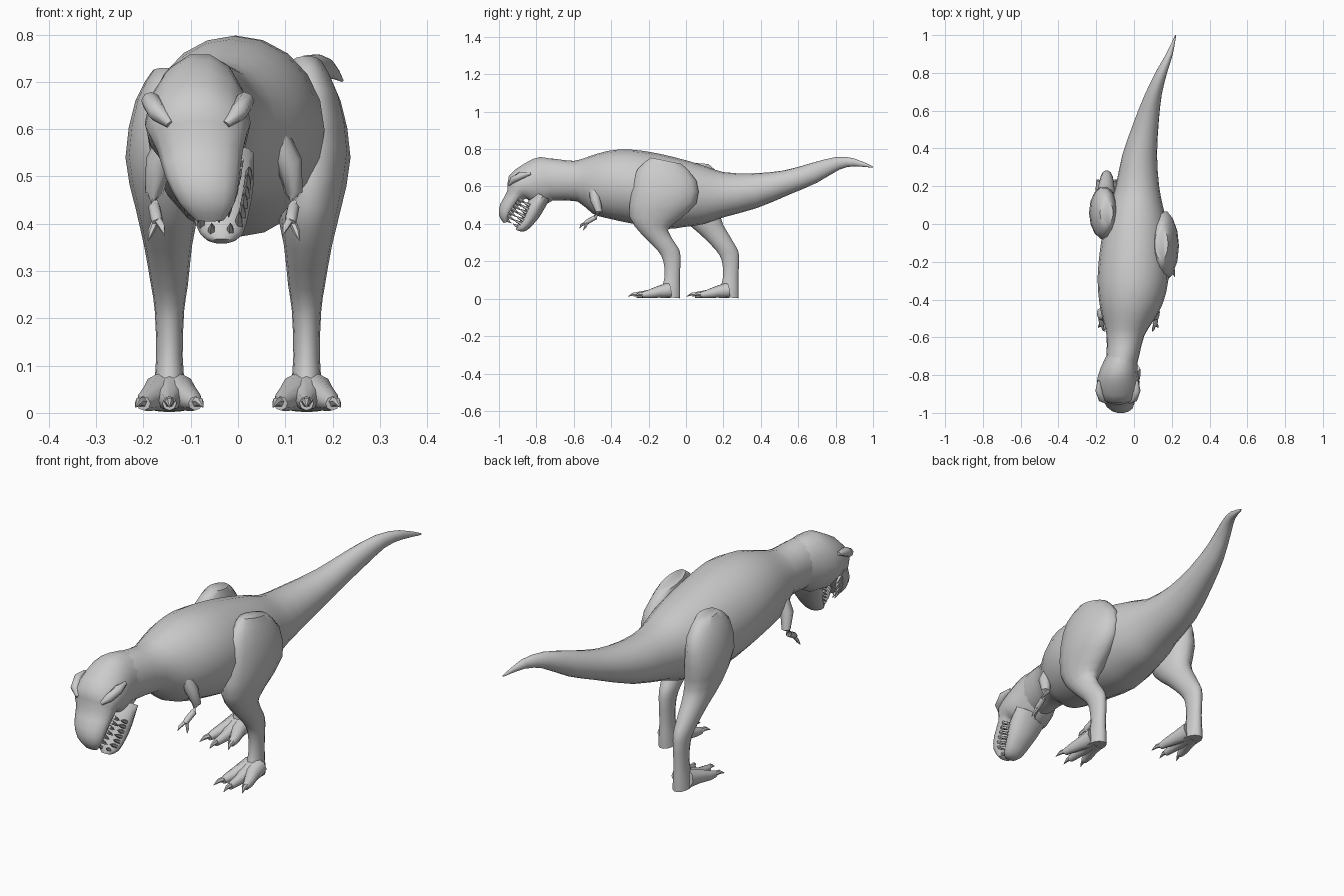
import bpy, bmesh, math
from mathutils import Vector


def spline(rows, sub):
    """Smoothly interpolated copies of the given station rows."""
    out = []
    n = len(rows)
    for i in range(n - 1):
        p0, p1, p2, p3 = (rows[max(0, min(n - 1, i + k))] for k in (-1, 0, 1, 2))
        for s in range(sub):
            t = s / sub
            out.append([0.5 * (2 * b + (c - a) * t + (2 * a - 5 * b + 4 * c - d) * t * t
                               + (3 * b - a - 3 * c + d) * t ** 3)
                        for a, b, c, d in zip(p0, p1, p2, p3)])
    return out + [list(rows[-1])]


def finish(bm, name):
    bmesh.ops.recalc_face_normals(bm, faces=bm.faces)
    me = bpy.data.meshes.new(name)
    bm.to_mesh(me)
    bm.free()
    ob = bpy.data.objects.new(name, me)
    bpy.context.collection.objects.link(ob)
    bpy.ops.object.select_all(action='DESELECT')
    ob.select_set(True)
    bpy.context.view_layer.objects.active = ob
    bpy.ops.object.shade_smooth_by_angle(angle=math.radians(50))
    return ob


def skin(bm, rings):
    rings = [[bm.verts.new(p) for p in r] for r in rings]
    n = len(rings[0])
    for a, b in zip(rings, rings[1:]):
        for i in range(n):
            bm.faces.new((a[i], a[(i + 1) % n], b[(i + 1) % n], b[i]))
    bm.faces.new(rings[0])
    bm.faces.new(rings[-1])


def loft(name, rows, n=16, sub=2, side=1):
    """Each row: first edge y,z - opposite edge y,z - centre x - half width."""
    bm = bmesh.new()
    rings = []
    for y0, z0, y1, z1, x, w in spline(rows, sub):
        c = Vector((side * x, (y0 + y1) / 2, (z0 + z1) / 2))
        h = Vector((0, (y0 - y1) / 2, (z0 - z1) / 2))
        rings.append([c + h * math.sin(a) + Vector((max(w, .002) * math.cos(a), 0, 0))
                      for a in (2 * math.pi * k / n for k in range(n))])
    skin(bm, rings)
    return finish(bm, name)


def limb(bm, pts, n=8, flat=1.0):
    """Tapered tube through rows x,y,z,radius."""
    rings = []
    for i, p in enumerate(pts):
        a, b = pts[max(0, i - 1)], pts[min(len(pts) - 1, i + 1)]
        d = (Vector(b[:3]) - Vector(a[:3])).normalized()
        u = d.cross(Vector((0, .3, 1)) if abs(d.z) < .8 else Vector((0, 1, 0))).normalized()
        v = d.cross(u)
        rings.append([Vector(p[:3]) + p[3] * (u * math.cos(t) + v * flat * math.sin(t))
                      for t in (2 * math.pi * k / n for k in range(n))])
    skin(bm, rings)


# Torso, neck and tail
loft("body", [
    (1.0, .707, .997, .70, .22, .003), (.90, .75, .90, .708, .188, .018),
    (.80, .757, .82, .69, .148, .03), (.67, .725, .70, .62, .102, .045),
    (.52, .685, .56, .56, .065, .066), (.35, .67, .38, .485, .03, .092),
    (.20, .677, .20, .435, .018, .115), (.10, .71, .10, .40, .012, .14),
    (0, .74, 0, .385, .008, .165), (-.15, .777, -.12, .372, 0, .18),
    (-.30, .798, -.28, .40, -.005, .188), (-.42, .79, -.42, .43, -.015, .168),
    (-.52, .76, -.50, .455, -.03, .135), (-.60, .737, -.58, .52, -.045, .1),
    (-.70, .748, -.70, .525, -.06, .087), (-.77, .75, -.76, .53, -.075, .085)], n=20)

# Skull and upper jaw, pitched down
loft("head", [
    (-.68, .74, -.69, .54, -.06, .08), (-.78, .761, -.75, .50, -.08, .098),
    (-.86, .728, -.81, .50, -.085, .112), (-.948, .66, -.845, .53, -.085, .105),
    (-.957, .575, -.865, .53, -.08, .09), (-.995, .505, -.90, .49, -.075, .078),
    (-1.0, .445, -.935, .44, -.066, .058), (-.975, .405, -.955, .41, -.06, .03)], n=14)

# Lower jaw
loft("lower_jaw", [
    (-.80, .57, -.73, .53, -.055, .088), (-.845, .52, -.775, .45, -.045, .078),
    (-.87, .45, -.81, .405, -.038, .062), (-.903, .39, -.85, .366, -.035, .045),
    (-.91, .368, -.88, .358, -.035, .022)], n=12)

# Brow ridges
bm = bmesh.new()
for s in (-1, 1):
    limb(bm, [(-.085 + s * .06, -.945, .61, .008), (-.085 + s * .085, -.925, .635, .02),
              (-.085 + s * .1, -.88, .66, .02), (-.085 + s * .1, -.83, .67, .008)])
finish(bm, "brow_ridges")

# Teeth along both jaws
bm = bmesh.new()
for s in (-1, 1):
    for k in range(7):
        t = k / 6
        w = .022 + .055 * math.sqrt(t)
        up = Vector((-.062 - .012 * t + s * w, -.958 + .075 * t, .422 + .105 * t))
        lo = Vector((-.036 - .010 * t + s * w * .9, -.898 + .05 * t, .385 + .12 * t))
        size = .042 if k % 2 else .032
        for p, d in ((up, Vector((0, .8, -.6))), (lo, Vector((0, -.85, .5)))):
            q = p + d * size
            limb(bm, [(*(p - d * .015), .009), (*(p + d * size * .4), .007), (*q, .001)], n=5)
finish(bm, "teeth")

# Legs: thighs differ by stride, lower legs share one shape
thighs = {
    1: [(-.19, .755, -.02, .72, .145, .035), (-.265, .69, .06, .63, .155, .062),
        (-.295, .57, .06, .51, .16, .078), (-.305, .44, -.05, .41, .15, .066)],
    -1: [(.0, .73, .12, .72, .145, .035), (-.07, .67, .19, .65, .155, .062),
         (-.08, .55, .20, .53, .16, .078), (-.02, .43, .19, .43, .15, .066)]}
lower = [(-.24, .345, -.095, .365, .148, .051), (-.155, .26, -.045, .28, .145, .039),
         (-.122, .20, -.028, .23, .145, .031), (-.115, .12, -.032, .12, .145, .028),
         (-.13, .06, -.03, .05, .145, .033), (-.14, .012, -.03, .002, .145, .036)]
for side, tag in ((1, "right"), (-1, "left")):
    dy = 0 if side == 1 else .313
    rows = thighs[side] + [(a + dy, b, c + dy, d, x, w) for a, b, c, d, x, w in lower]
    loft(tag + "_leg", rows, n=14, side=side)

    # Three spread toes, each with a claw
    toes, claws = bmesh.new(), bmesh.new()
    for dx, ty in ((-.055, -.235), (0, -.265), (.055, -.235)):
        x = .145 + dx
        limb(toes, [(side * (.145 + dx * .25), -.09 + dy, .045, .042),
                    (side * (.145 + dx * .55), -.15 + dy, .036, .031),
                    (side * (x - dx * .12), -.20 + dy, .025, .022),
                    (side * x, ty + dy, .02, .015)])
        limb(claws, [(side * x, ty + .015 + dy, .023, .013),
                     (side * (x + dx * .16), ty - .02 + dy, .024, .009),
                     (side * (x + dx * .3), ty - .045 + dy, .012, .001)], n=6)
    finish(toes, tag + "_toes")
    finish(claws, tag + "_claws")

    # Small arm with two fingers
    bm = bmesh.new()
    X = lambda v: -.03 + side * v
    limb(bm, [(X(.105), -.49, .59, .03), (X(.138), -.485, .53, .028),
              (X(.148), -.465, .465, .019), (X(.147), -.485, .435, .013),
              (X(.142), -.53, .41, .013), (X(.142), -.54, .402, .009)])
    for fx, fy, fz in ((.125, -.57, .375), (.16, -.55, .365)):
        limb(bm, [(X(.142), -.525, .412, .009),
                  (X((fx * 2 + .142) / 3), fy + .01, fz + .018, .007), (X(fx), fy, fz, .001)], n=6)
    finish(bm, tag + "_arm")
